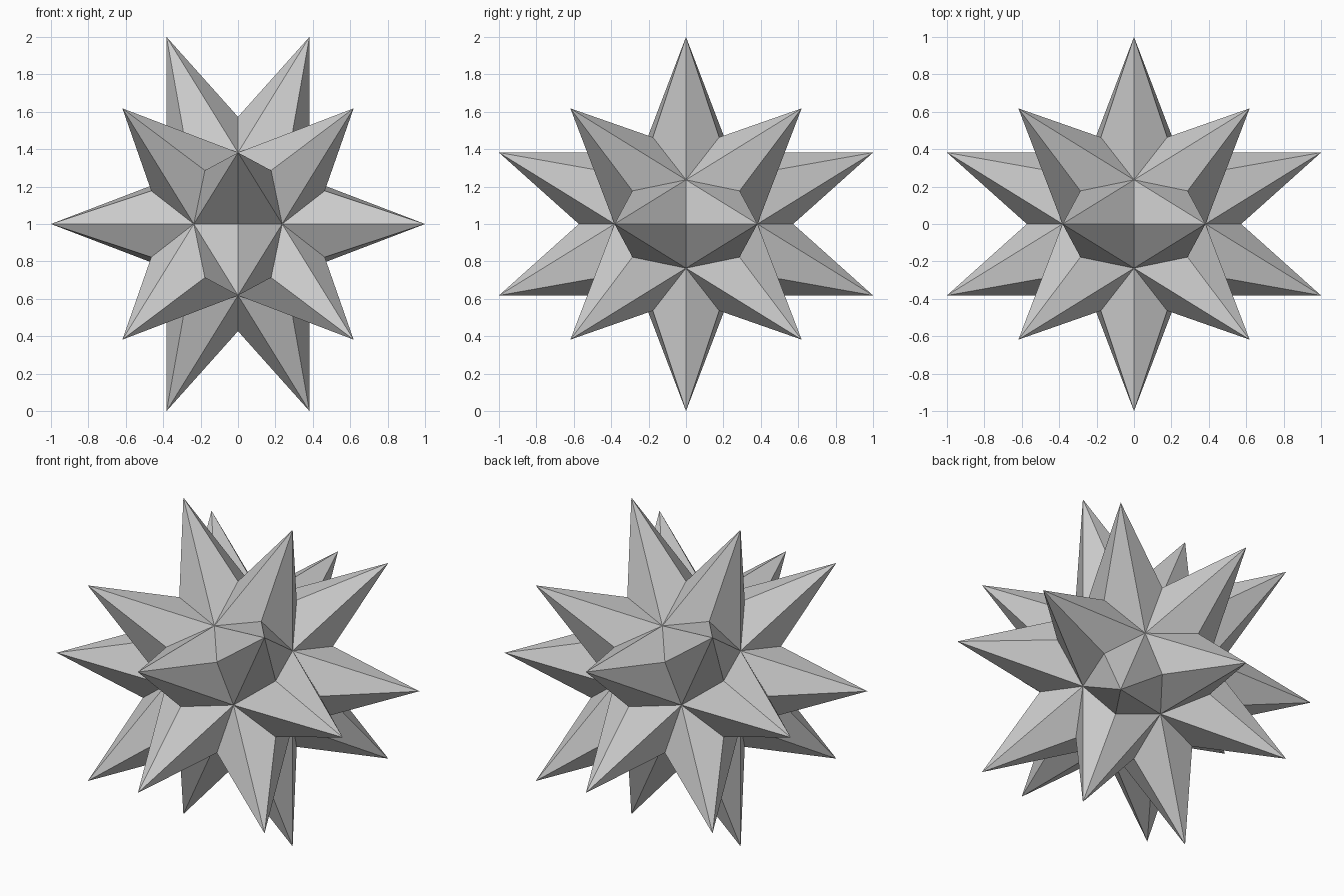
import bpy, bmesh
from mathutils import Vector

if "Cube" in bpy.data.objects:
    bpy.data.objects.remove(bpy.data.objects["Cube"])

PHI = (1 + 5 ** 0.5) / 2
A, B = PHI ** -3, PHI ** -2          # inner icosahedron coordinates
TIP_R = 3 ** 0.5 / PHI               # radius of the 20 spike tips
RIDGE_R = 0.573                      # radius of the raised edge midpoints
CENTRE = Vector((0, 0, 1))

# Inner icosahedron
core = bmesh.new()
for s in (-1, 1):
    for t in (-1, 1):
        p = (s * A, t * B, 0)
        for i in range(3):
            core.verts.new([p[(j - i) % 3] for j in range(3)])
bmesh.ops.convex_hull(core, input=core.verts)

# A six-sided spike on every icosahedron face, with edge midpoints pushed out
bm = bmesh.new()
for f in core.faces:
    tip = f.calc_center_median().normalized() * TIP_R
    corners = [v.co.copy() for v in f.verts]
    ring = []
    for i, c in enumerate(corners):
        ring += [c, (c + corners[(i + 1) % 3]).normalized() * RIDGE_R]
    for i in range(6):
        tri = (tip, ring[i], ring[(i + 1) % 6])
        bm.faces.new([bm.verts.new(p + CENTRE) for p in tri])
core.free()
bmesh.ops.remove_doubles(bm, verts=bm.verts, dist=1e-4)
bmesh.ops.recalc_face_normals(bm, faces=bm.faces)

mesh = bpy.data.meshes.new("spiked_star")
bm.to_mesh(mesh)
bm.free()
bpy.context.collection.objects.link(bpy.data.objects.new("spiked_star", mesh))
